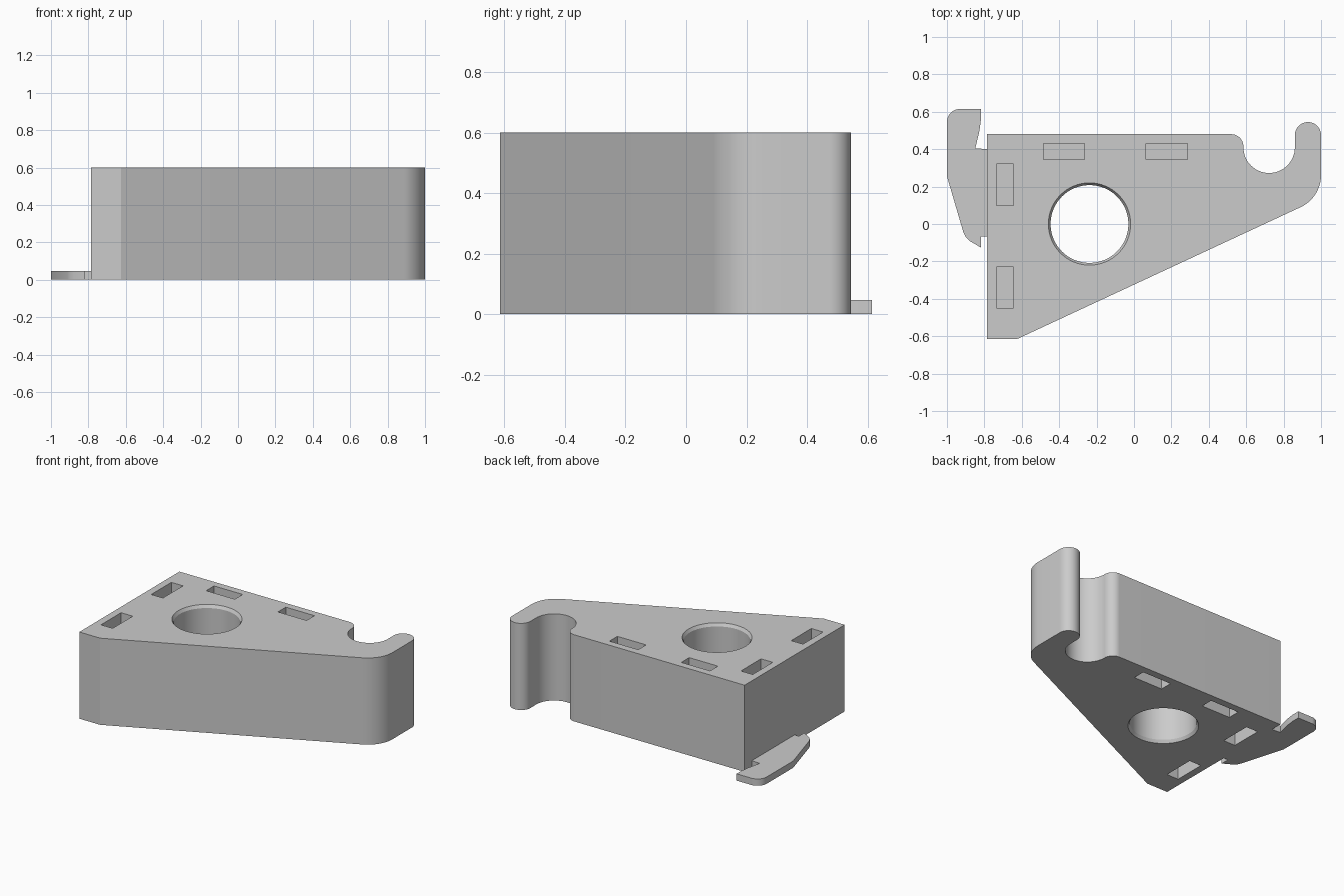
import bpy, bmesh, math
from mathutils import Matrix, Vector

HEIGHT = 0.6
CLIP_HEIGHT = 0.047
SLOT_DEPTH = 0.15

cube = bpy.data.objects.get("Cube")
if cube:
    bpy.data.objects.remove(cube, do_unlink=True)

grey = bpy.data.materials.new("light_grey")
grey.use_nodes = True
grey.diffuse_color = (0.6, 0.6, 0.6, 1)
grey.node_tree.nodes["Principled BSDF"].inputs["Base Color"].default_value = (0.6, 0.6, 0.6, 1)


def arc(cx, cy, r, start, end, steps=16):
    """Points along an arc, angles in degrees."""
    angles = [math.radians(start + (end - start) * i / steps) for i in range(steps + 1)]
    return [(cx + r * math.cos(a), cy + r * math.sin(a)) for a in angles]


def make_object(name, bm):
    bmesh.ops.recalc_face_normals(bm, faces=bm.faces)
    mesh = bpy.data.meshes.new(name)
    bm.to_mesh(mesh)
    bm.free()
    mesh.materials.append(grey)
    obj = bpy.data.objects.new(name, mesh)
    bpy.context.collection.objects.link(obj)
    return obj


def extrude_outline(name, points, height):
    bm = bmesh.new()
    face = bm.faces.new([bm.verts.new((x, y, 0)) for x, y in points])
    top = bmesh.ops.extrude_face_region(bm, geom=[face])["geom"]
    verts = [v for v in top if isinstance(v, bmesh.types.BMVert)]
    bmesh.ops.translate(bm, verts=verts, vec=(0, 0, height))
    return make_object(name, bm)


def activate(obj):
    bpy.ops.object.select_all(action="DESELECT")
    obj.select_set(True)
    bpy.context.view_layer.objects.active = obj


# Wedge body with a rounded hook at the right end
outline = [(-0.785, -0.615), (-0.785, 0.48)]
outline += arc(0.52, 0.415, 0.065, 90, 0)
outline += arc(0.7225, 0.41, 0.1375, 180, 360, 28)
outline += arc(0.93, 0.475, 0.07, 180, 0, 24)
outline += arc(0.81, 0.262, 0.19, 0, -65)
outline += [(-0.625, -0.615)]
body = extrude_outline("wedge_body", outline, HEIGHT)

# Cutter: chamfered round bore
bm = bmesh.new()
profile = [(0.22, -0.02), (0.22, 0), (0.208, 0.02),
           (0.208, HEIGHT - 0.02), (0.22, HEIGHT), (0.22, HEIGHT + 0.02)]
rings = []
for r, z in profile:
    rings.append([bm.verts.new((x, y, z)) for x, y in arc(-0.238, 0, r, 0, 360, 64)[:-1]])
for low, high in zip(rings, rings[1:]):
    for i in range(len(low)):
        j = (i + 1) % len(low)
        bm.faces.new((low[i], low[j], high[j], high[i]))
bm.faces.new(rings[0])
bm.faces.new(rings[-1])

# Cutter: blind slots, repeated on top and bottom
slots = [(-0.375, 0.387, 0.22, 0.086), (0.175, 0.387, 0.22, 0.086),
         (-0.69, 0.21, 0.09, 0.22), (-0.69, -0.34, 0.09, 0.22)]
for x, y, width, length in slots:
    for z in (0, HEIGHT):
        matrix = Matrix.Translation(Vector((x, y, z)))
        matrix = matrix @ Matrix.Diagonal((width, length, 2 * SLOT_DEPTH, 1))
        bmesh.ops.create_cube(bm, size=1, matrix=matrix)
cutter = make_object("body_cutter", bm)
cutter.hide_render = True

activate(body)
cut = body.modifiers.new("bore_and_slots", "BOOLEAN")
cut.operation = "DIFFERENCE"
cut.solver = "EXACT"
cut.object = cutter
bpy.ops.object.modifier_apply(modifier=cut.name)
bpy.data.objects.remove(cutter, do_unlink=True)

# Thin side clip at the base of the left wall
clip_outline = [(-0.785, -0.067), (-0.785, 0.4), (-0.848, 0.405),
                (-0.826, 0.5), (-0.818, 0.56), (-0.818, 0.615)]
clip_outline += arc(-0.93, 0.545, 0.07, 90, 180)
clip_outline += [(-1, 0.255), (-0.912, -0.045), (-0.9, -0.07), (-0.88, -0.09),
                 (-0.818, -0.126), (-0.818, -0.067)]
clip = extrude_outline("side_clip", clip_outline, CLIP_HEIGHT)

for obj in (body, clip):
    activate(obj)
    bpy.ops.object.shade_smooth_by_angle(angle=math.radians(24))
